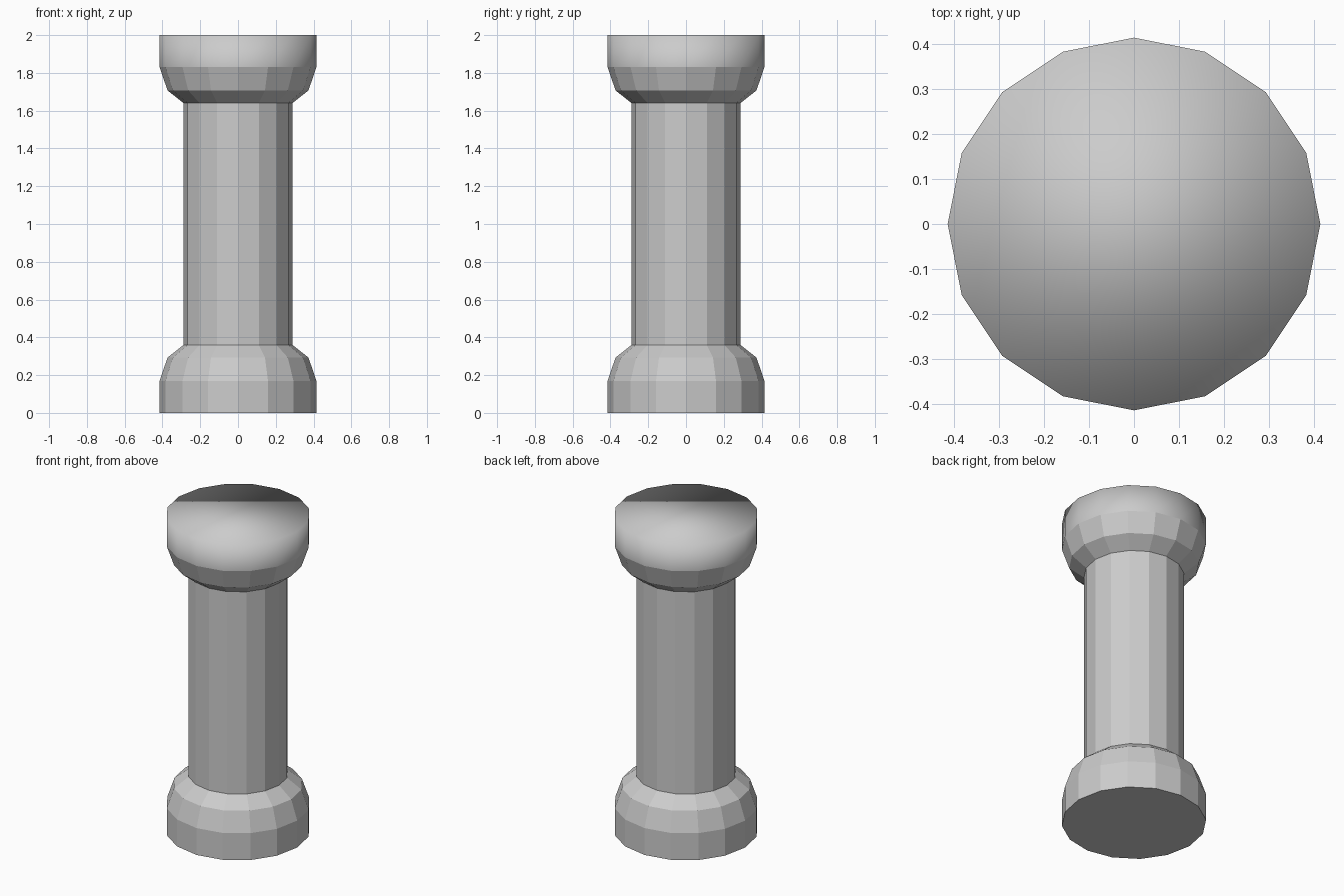
import bpy, bmesh
from math import cos, sin, tau

if "Cube" in bpy.data.objects:
    bpy.data.objects.remove(bpy.data.objects["Cube"])

SIDES = 16
# Lower half of the profile (radius, height), mirrored for the capital
half = [(0.415, 0.0), (0.415, 0.17), (0.373, 0.293), (0.288, 0.36)]
profile = half + [(r, 2 - z) for r, z in reversed(half)]

# Column: stacked 16-sided rings, closed at both ends
bm = bmesh.new()
rings = [[bm.verts.new((r * cos(tau * i / SIDES), r * sin(tau * i / SIDES), z))
          for i in range(SIDES)] for r, z in profile]
for low, high in zip(rings, rings[1:]):
    for i in range(SIDES):
        j = (i + 1) % SIDES
        bm.faces.new((low[i], low[j], high[j], high[i]))
bm.faces.new(rings[0][::-1])
top = bm.faces.new(rings[-1])

# Flat facets below, soft shading running over the top rim
top.smooth = True
for edge in top.edges:
    for face in edge.link_faces:
        face.smooth = True
for v in rings[-2]:
    for edge in v.link_edges:
        if edge.other_vert(v) in rings[-2]:
            edge.smooth = False

mesh = bpy.data.meshes.new("column")
bm.to_mesh(mesh)
bm.free()
column = bpy.data.objects.new("column", mesh)
bpy.context.collection.objects.link(column)
